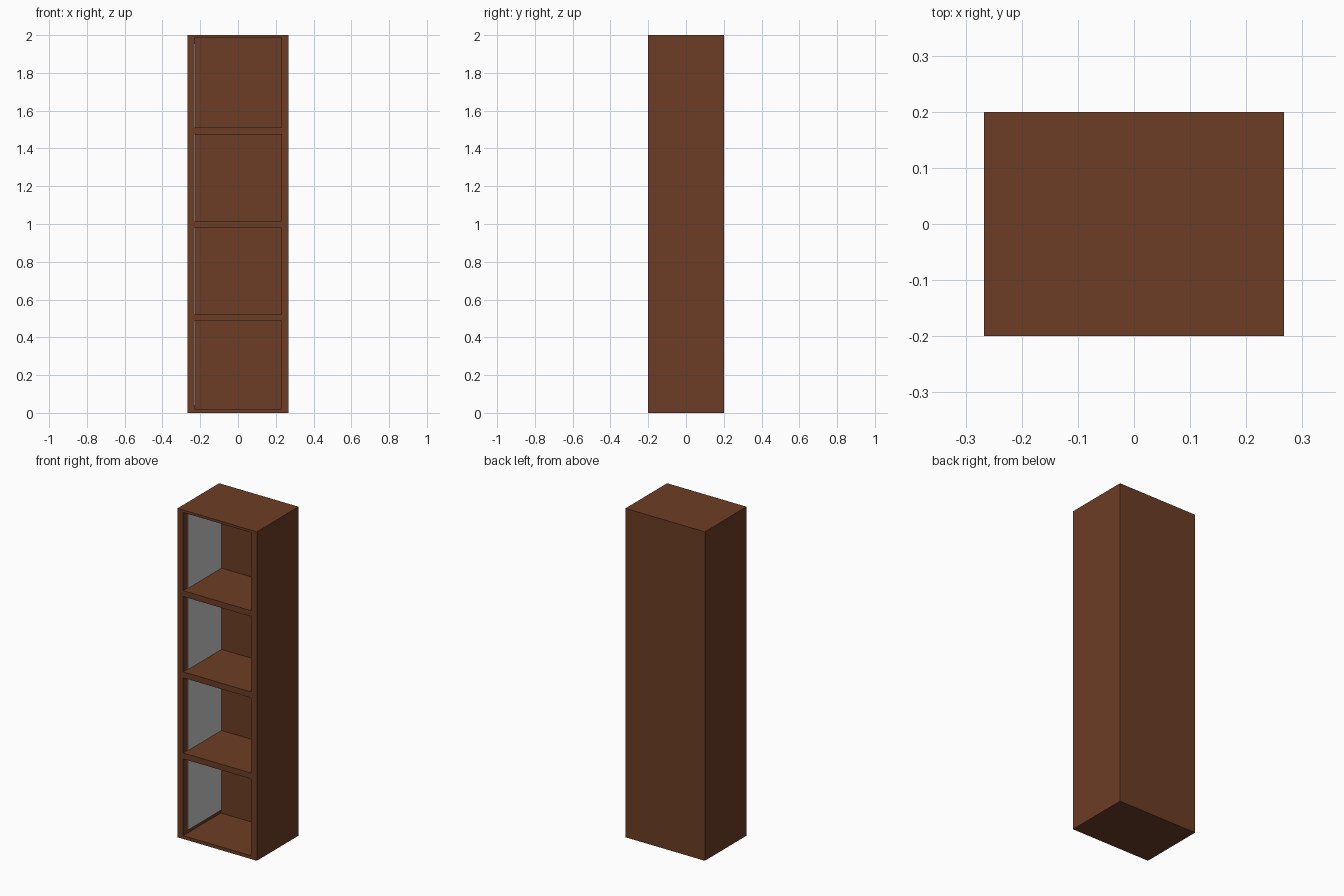
import bpy

if "Cube" in bpy.data.objects:
    bpy.data.objects.remove(bpy.data.objects["Cube"])


def material(name, color):
    m = bpy.data.materials.new(name)
    m.diffuse_color = (*color, 1)
    m.use_nodes = True
    m.node_tree.nodes["Principled BSDF"].inputs["Base Color"].default_value = m.diffuse_color
    return m


wood = material("brown wood", (0.15, 0.047, 0.018))
mirror = material("light grey mirror", (0.58, 0.58, 0.58))


def box(name, lo, hi, mat):
    """Axis-aligned box between two corners."""
    bpy.ops.mesh.primitive_cube_add(size=1)
    ob = bpy.context.object
    ob.name = name
    for v in ob.data.vertices:
        v.co = [l + (h - l) * (c + 0.5) for l, h, c in zip(lo, hi, v.co)]
    ob.data.materials.append(mat)
    return ob


W, D, H = 0.267, 0.2, 2.0      # half width, half depth, height
T = 0.038                      # panel thickness
BACK = D - T                   # inner face of the back
INNER = W - T                  # inner face of the sides
BASE = 0.02

# carcass
box("bottom_panel", (-W, -D, 0), (W, D, BASE), wood)
box("back_panel", (-W, BACK, BASE), (W, D, H), wood)
box("left_side", (-W, -D, BASE), (-INNER, BACK, H), wood)
box("right_side", (INNER, -D, BASE), (W, BACK, H), wood)
box("top_panel", (-INNER, -D, H - 0.015), (INNER, BACK, H), wood)

# three shelves
for i, z in enumerate((0.505, 0.998, 1.492)):
    box(f"shelf_{i + 1}", (-INNER, -D, z - 0.018), (INNER, BACK, z + 0.018), wood)

# thin grey sheet on the inside of the left wall
box("mirror_sheet", (-INNER, -D + 0.04, 0.04), (-INNER + 0.005, BACK, 1.955), mirror)
